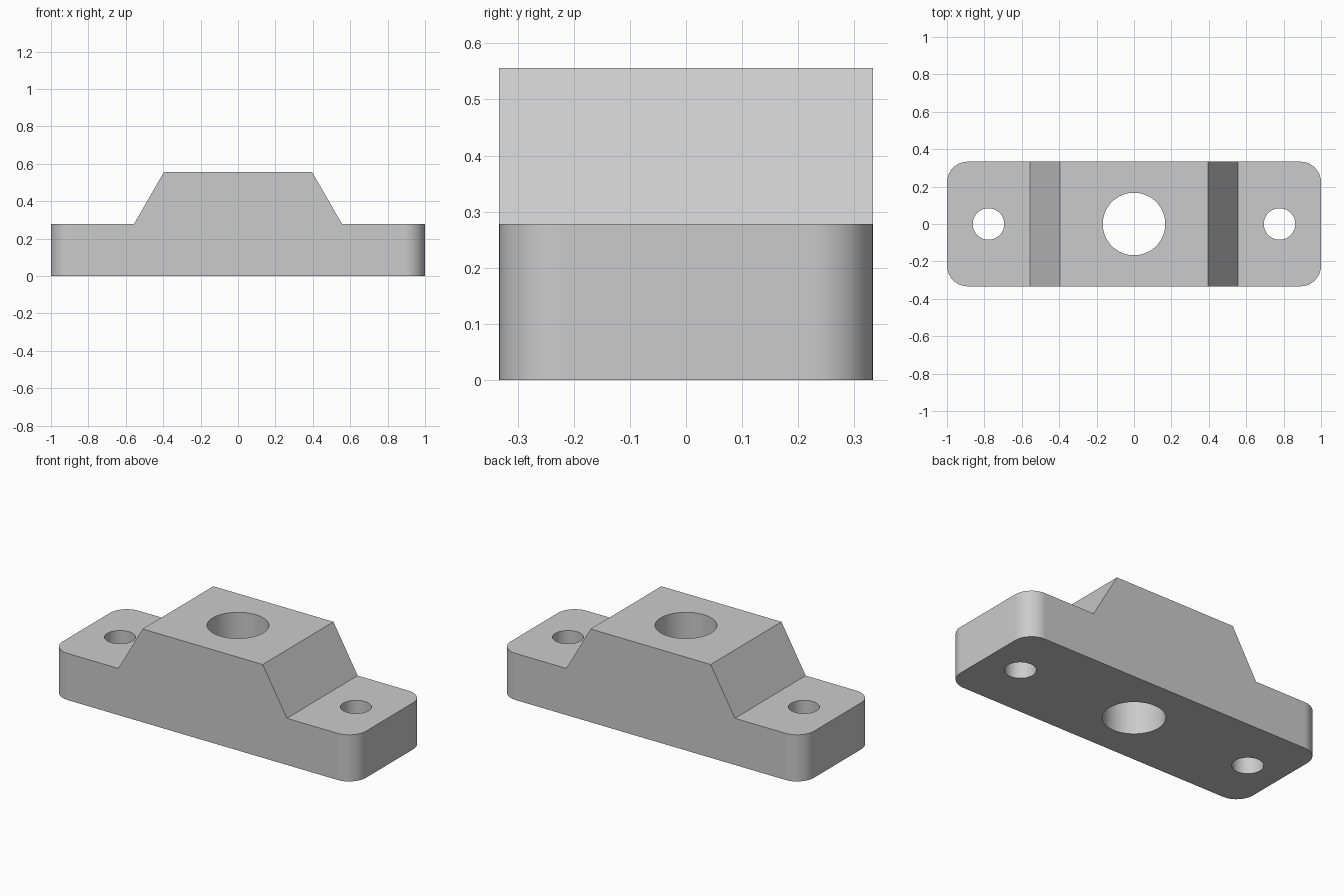
import bpy
import bmesh
import math

cube = bpy.data.objects.get("Cube")
if cube:
    bpy.data.objects.remove(cube, do_unlink=True)

HALF_DEPTH = 1 / 3
BASE_H, TOP_H = 0.278, 0.556
FOOT_X, TOP_X = 0.556, 0.396
CORNER_R = 0.111

# Plain grey metal
grey = bpy.data.materials.new("plain_grey")
grey.use_nodes = True
colour = (0.6, 0.6, 0.6, 1)
grey.diffuse_color = colour
grey.node_tree.nodes["Principled BSDF"].inputs["Base Color"].default_value = colour


# Side profile extruded front to back, with rounded upright end corners
def make_block():
    right = [(1, 0), (1, BASE_H), (FOOT_X, BASE_H), (TOP_X, TOP_H)]
    profile = right + [(-x, z) for x, z in reversed(right)]
    bm = bmesh.new()
    face = bm.faces.new([bm.verts.new((x, -HALF_DEPTH, z)) for x, z in profile])
    extruded = bmesh.ops.extrude_face_region(bm, geom=[face])["geom"]
    moved = [g for g in extruded if isinstance(g, bmesh.types.BMVert)]
    bmesh.ops.translate(bm, verts=moved, vec=(0, 2 * HALF_DEPTH, 0))
    bmesh.ops.recalc_face_normals(bm, faces=bm.faces)
    uprights = [e for e in bm.edges
                if all(abs(v.co.x) > 0.99 for v in e.verts)
                and abs(e.verts[0].co.z - e.verts[1].co.z) > 0.1]
    bmesh.ops.bevel(bm, geom=uprights, offset=CORNER_R, segments=12,
                    profile=0.5, affect='EDGES')
    mesh = bpy.data.meshes.new("mounting_block")
    bm.to_mesh(mesh)
    bm.free()
    mesh.materials.append(grey)
    obj = bpy.data.objects.new("mounting_block", mesh)
    bpy.context.collection.objects.link(obj)
    return obj


# Vertical through hole
def drill(obj, name, x, radius):
    bpy.ops.mesh.primitive_cylinder_add(vertices=64, radius=radius, depth=2,
                                        location=(x, 0, 0.25))
    cutter = bpy.context.object
    cutter.name = name
    cutter.hide_render = True
    cutter.data.materials.append(grey)
    cut = obj.modifiers.new(name, 'BOOLEAN')
    cut.operation = 'DIFFERENCE'
    cut.solver = 'EXACT'
    cut.object = cutter
    select(obj)
    bpy.ops.object.modifier_apply(modifier=cut.name)
    bpy.data.objects.remove(cutter, do_unlink=True)


def select(obj):
    bpy.ops.object.select_all(action='DESELECT')
    obj.select_set(True)
    bpy.context.view_layer.objects.active = obj


block = make_block()
drill(block, "centre_bore", 0, 0.167)
for side, name in ((-1, "right_bolt_hole"), (1, "left_bolt_hole")):
    drill(block, name, side * 0.778, 0.084)

# Smooth curved walls, crisp edges
select(block)
bpy.ops.object.shade_smooth_by_angle(angle=math.radians(30))
weighted = block.modifiers.new("weighted_normals", 'WEIGHTED_NORMAL')
weighted.keep_sharp = True
